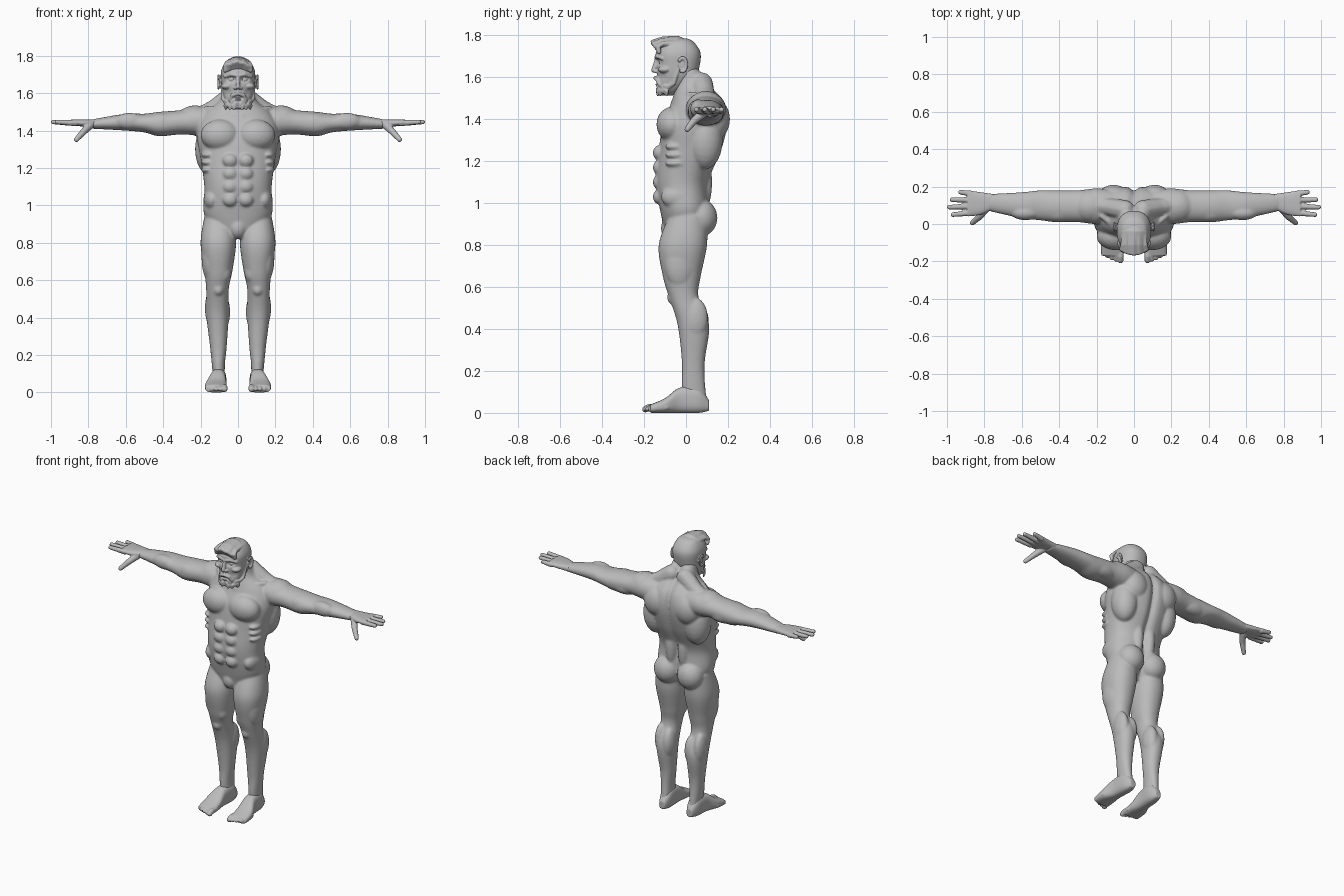
import bpy, bmesh, math, random
from mathutils import Vector, Matrix

random.seed(4)
cube = bpy.data.objects.get("Cube")
if cube:
    bpy.data.objects.remove(cube, do_unlink=True)

clay = bpy.data.materials.new("clay grey")
clay.use_nodes = True
grey = (0.5, 0.5, 0.5, 1)
clay.diffuse_color = grey
for node in clay.node_tree.nodes:
    if node.type == 'BSDF_PRINCIPLED':
        node.inputs["Base Color"].default_value = grey


def spline(rows, steps):
    """Sample a smooth curve through tuples of numbers."""
    samples = []
    last = len(rows) - 1
    for i in range(last):
        before, start, end, after = rows[max(i - 1, 0)], rows[i], rows[i + 1], rows[min(i + 2, last)]
        for k in range(steps):
            t = k / steps
            for_ease = t * t * (3 - 2 * t)
            lead, trail = t * (1 - t) ** 2 / 2, t * t * (t - 1) / 2
            samples.append([b + (c - b) * for_ease + (c - a) * lead + (d - b) * trail
                            for a, b, c, d in zip(before, start, end, after)])
    return samples + [list(rows[-1])]


def loft(bm, axis, sections, power=2.3, warp=None, sides=64, steps=10):
    """Skin named rounded sections: position, then low and high extents of both other axes."""
    rings = []
    for along, a_low, a_high, b_low, b_high in spline(list(sections.values()), steps):
        ring = []
        for k in range(sides):
            angle = math.tau * k / sides
            c, s = math.cos(angle), math.sin(angle)
            a = (a_low + a_high) / 2 + (a_high - a_low) / 2 * math.copysign(abs(c) ** (2 / power), c)
            b = (b_low + b_high) / 2 + (b_high - b_low) / 2 * math.copysign(abs(s) ** (2 / power), s)
            co = Vector({'X': (along, a, b), 'Y': (a, along, b), 'Z': (a, b, along)}[axis])
            if warp:
                co.y += warp(co)
            ring.append(bm.verts.new(co))
        rings.append(ring)
    faces = [bm.faces.new(rings[0][::-1]), bm.faces.new(rings[-1])]
    for low, high in zip(rings, rings[1:]):
        for k in range(sides):
            n = (k + 1) % sides
            faces.append(bm.faces.new((low[k], low[n], high[n], high[k])))
    bmesh.ops.recalc_face_normals(bm, faces=faces)


def symmetric(profile):
    """Turn height, half width, front and back into full sections."""
    return {name: (z, -half, half, front, back) for name, (z, half, front, back) in profile.items()}


def blob(bm, centre, radii, detail=3):
    matrix = Matrix.Translation(centre) @ Matrix.Diagonal((*radii, 1))
    bmesh.ops.create_icosphere(bm, subdivisions=detail, radius=1, matrix=matrix)


def tube(bm, radius, *path, taper=1.0):
    """Round rod along points, its radius changing evenly to radius * taper."""
    spans = len(path) - 1
    for i in range(spans):
        start, end = Vector(path[i]), Vector(path[i + 1])
        count = max(2, math.ceil((end - start).length / (0.4 * radius * min(1, taper))))
        for k in range(count + 1):
            r = radius * (1 + (taper - 1) * (i + k / count) / spans)
            blob(bm, start.lerp(end, k / count), (r, r, r), detail=2)


def mirror(bm):
    copy = bmesh.ops.duplicate(bm, geom=bm.verts[:] + bm.edges[:] + bm.faces[:])["geom"]
    for item in copy:
        if isinstance(item, bmesh.types.BMVert):
            item.co.x *= -1
    bmesh.ops.reverse_faces(bm, faces=[item for item in copy if isinstance(item, bmesh.types.BMFace)])


def finish(bm, name, voxel, smoothing):
    """Fuse the overlapping masses into one smooth skin."""
    mesh = bpy.data.meshes.new(name)
    bm.to_mesh(mesh)
    bm.free()
    mesh.materials.append(clay)
    obj = bpy.data.objects.new(name, mesh)
    bpy.context.collection.objects.link(obj)
    fuse = obj.modifiers.new("fuse", 'REMESH')
    fuse.mode = 'VOXEL'
    fuse.voxel_size = voxel
    fuse.use_smooth_shade = True
    soften = obj.modifiers.new("soften", 'SMOOTH')
    soften.factor = 0.5
    soften.iterations = smoothing


def dip(co, x, z, wide, tall):
    return math.exp(-((abs(co.x) - x) / wide) ** 2 - ((co.z - z) / tall) ** 2)


# Body: arm and leg of one side
body = bmesh.new()
loft(body, 'X', power=2.1, sections={
    "root": (.1, .02, .18, 1.36, 1.52), "shoulder": (.2, 0, .19, 1.37, 1.53),
    "armpit": (.3, .01, .18, 1.38, 1.51), "biceps": (.42, .01, .18, 1.37, 1.5),
    "elbow": (.5, .02, .18, 1.39, 1.49), "forearm": (.6, .03, .17, 1.4, 1.49),
    "wrist": (.78, .07, .16, 1.41, 1.46)})
loft(body, 'Z', power=2.2, sections={
    "heel": (.05, .07, .13, -.02, .1), "ankle": (.15, .07, .14, -.02, .09),
    "shin": (.25, .06, .15, -.02, .09), "calf": (.42, .05, .17, -.04, .11),
    "knee": (.55, .05, .17, -.08, .06), "above knee": (.65, .03, .18, -.11, .07),
    "thigh": (.8, .01, .2, -.13, .1), "hip": (.94, .02, .18, -.08, .1)})

# Muscle masses: centre and radii
muscles = {
    "chest": ((.095, -.066, 1.375), (.105, .075, .085)),
    "deltoid": ((.23, .095, 1.455), (.1, .09, .08)),
    "shoulder blade": ((.11, .135, 1.4), (.09, .075, .1)),
    "side of back": ((.15, .09, 1.3), (.08, .085, .14)),
    "lower back": ((.045, .075, 1.1), (.04, .05, .15)),
    "buttock": ((.085, .07, .93), (.085, .08, .09)),
    "biceps": ((.4, .06, 1.445), (.09, .05, .05)),
    "triceps": ((.36, .13, 1.425), (.1, .05, .05)),
    "forearm": ((.58, .06, 1.45), (.08, .04, .045)),
    "inner thigh": ((.075, -.05, .64), (.04, .05, .06)),
    "outer thigh": ((.15, -.03, .72), (.045, .075, .13)),
    "kneecap": ((.105, -.06, .55), (.03, .03, .035)),
    "inner calf": ((.082, .05, .43), (.04, .06, .1)),
    "outer calf": ((.142, .045, .45), (.035, .06, .1)),
    "oblique": ((.14, -.03, 1.03), (.045, .09, .06)),
}
for centre, radii in muscles.values():
    blob(body, centre, radii)
for row in range(4):
    blob(body, centre=(.042, -.128, 1.03 + .07 * row), radii=(.04, .03, .036))
for rib in range(3):
    blob(body, centre=(.16, -.04, 1.19 + .04 * rib), radii=(.036, .06, .02))
neck_to_shoulder = [(.05, .075, 1.57), (.13, .09, 1.515), (.2, .1, 1.485)]
tube(body, .055, *neck_to_shoulder, taper=.8)
collarbone = [(.02, -.06, 1.48), (.09, -.03, 1.505), (.17, .04, 1.52)]
tube(body, .014, *collarbone)
mirror(body)


# Torso with spine groove and navel
def torso_warp(co):
    if co.y > .03:
        return -.025 * math.exp(-(co.x / .022) ** 2)
    return .025 * dip(co, x=0, z=1.035, wide=.012, tall=.012)


trunk = {
    "crotch": (.83, .09, -.09, .06), "hips": (.95, .18, -.12, .11),
    "belly": (1.1, .18, -.145, .11), "ribs": (1.25, .2, -.13, .17),
    "chest": (1.38, .22, -.11, .2), "shoulders": (1.48, .19, -.07, .185),
    "collar": (1.56, .1, -.05, .12), "neck": (1.64, .075, -.05, .065)}
loft(body, 'Z', symmetric(trunk), warp=torso_warp)
blob(body, centre=(0, -.07, .88), radii=(.05, .05, .06))
finish(body, "body", voxel=.0065, smoothing=8)

# Hands: palm, four fingers and thumb
hand = bmesh.new()
loft(hand, 'X', power=2.6, sections={
    "wrist": (.75, .08, .16, 1.415, 1.46), "palm": (.82, .05, .17, 1.42, 1.46),
    "knuckles": (.89, .04, .18, 1.43, 1.46)})
for finger, reach in enumerate((.98, 1, .985, .94)):
    base, tip = .06 + .034 * finger, .05 + .04 * finger
    tube(hand, .017, (.87, base, 1.44), (reach - .012, tip, 1.446), taper=.75)
tube(hand, .023, (.79, .085, 1.43), (.825, .04, 1.395), (.864, .006, 1.352), taper=.6)
mirror(hand)
finish(hand, "hands", voxel=.004, smoothing=3)

# Feet: wedge from ball to heel, then toes
foot = bmesh.new()
loft(foot, 'Y', power=2.7, sections={
    "toe root": (-.17, .06, .175, 0, .04), "ball": (-.1, .06, .175, 0, .07),
    "instep": (-.03, .065, .15, 0, .12), "ankle": (.06, .063, .14, 0, .12),
    "heel": (.11, .08, .12, .01, .06)})
for toe in range(5):
    x, tip = .072 + .023 * toe, -.193 + .0025 * toe ** 2
    tube(foot, .012 if toe else .017, (x, tip + .06, .026), (x, tip + .02, .027), (x, tip, .018))
mirror(foot)
finish(foot, "feet", voxel=.0045, smoothing=3)


# Head: sockets, mouth line and hollow cheeks pressed into the skull
def face_warp(co):
    if co.y > -.05:
        return 0
    socket = dip(co, x=.036, z=1.674, wide=.02, tall=.013)
    mouth = dip(co, x=0, z=1.574, wide=.03, tall=.004)
    cheek = dip(co, x=.055, z=1.605, wide=.02, tall=.02)
    return .024 * socket + .008 * (mouth + cheek)


head = bmesh.new()
features = {
    "eye": ((.036, -.117, 1.673), (.014, .013, .011)),
    "cheekbone": ((.06, -.1, 1.637), (.03, .034, .018)),
    "nostril": ((.014, -.143, 1.628), (.011, .012, .009)),
    "inner ear": ((.094, -.018, 1.66), (.008, .02, .03)),
}
for centre, radii in features.values():
    blob(head, centre, radii)
brow = [(.008, -.141, 1.695), (.035, -.137, 1.7), (.068, -.112, 1.69)]
tube(head, .01, *brow)
for k in range(12):
    # Ear rim, open at the front
    angle = math.tau * (k / 16 - .3)
    blob(head, (.104, -.017 + .02 * math.cos(angle), 1.66 + .032 * math.sin(angle)), (.006, .009, .009), detail=2)

# Beard and moustache
moustache = [(.005, -.146, 1.597), (.03, -.138, 1.589), (.043, -.125, 1.565)]
tube(head, .01, *moustache)
jaw = [(.086, -.035, 1.64), (.08, -.06, 1.57), (.052, -.11, 1.535), (.012, -.126, 1.53)]
tube(head, .008, *jaw, taper=2)
for tuft in range(16):
    angle = random.uniform(.1, 1.3)
    x, y, z = .078 * math.sin(angle), -.055 - .085 * math.cos(angle), random.uniform(1.53, 1.565)
    tube(head, .007, (x, y, z), (x * .9, y, z - .02), taper=.6)
mirror(head)
skull = {
    "chin": (1.514, .03, -.12, -.06), "jaw": (1.54, .06, -.137, -.02),
    "mouth": (1.6, .082, -.137, .045), "cheeks": (1.66, .09, -.14, .066),
    "forehead": (1.72, .09, -.143, .068), "crown": (1.77, .065, -.105, .035),
    "top": (1.786, .03, -.07, 0)}
loft(head, 'Z', symmetric(skull), warp=face_warp)
tube(head, .01, (0, -.138, 1.69), (0, -.153, 1.634), taper=1.3)
blob(head, centre=(0, -.133, 1.566), radii=(.022, .013, .006))
finish(head, "head", voxel=.0035, smoothing=2)

# Hair: swept strands over a cap
hair = bmesh.new()
blob(hair, centre=(0, -.05, 1.745), radii=(.076, .09, .042))
strands = 15
for strand in range(strands):
    x = .068 * (2 * strand / (strands - 1) - 1)
    drop = 5 * x * x
    lift = random.uniform(-.008, .004) - drop
    tube(hair, .011, (x, -.128, 1.733 - drop / 2), (x, -.158 + drop, 1.767 + lift),
         (x * .9, -.11, 1.782 + lift), (x * .85, -.04, 1.787 - drop), (x * .75, .025, 1.76 - drop))
finish(hair, "hair", voxel=.004, smoothing=1)
